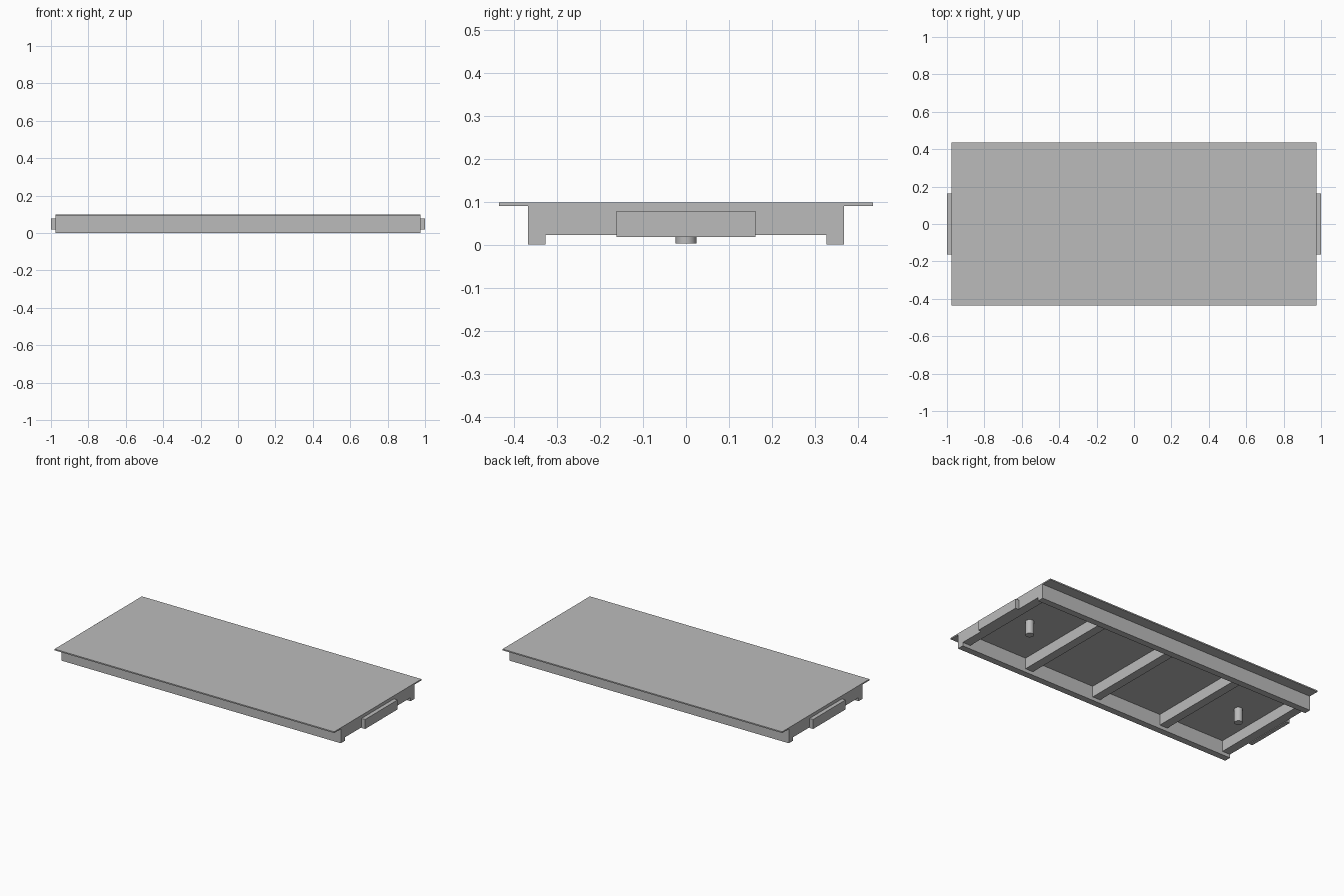
import bpy
import bmesh
from mathutils import Matrix, Vector

old = bpy.data.objects.get("Cube")
if old:
    bpy.data.objects.remove(old, do_unlink=True)

steel = bpy.data.materials.new("grey steel")
steel.use_nodes = True
GREY = (0.5, 0.5, 0.5, 1)
steel.diffuse_color = GREY
steel.node_tree.nodes["Principled BSDF"].inputs["Base Color"].default_value = GREY


def add_object(name, bm):
    mesh = bpy.data.meshes.new(name)
    bm.to_mesh(mesh)
    bm.free()
    mesh.materials.append(steel)
    obj = bpy.data.objects.new(name, mesh)
    bpy.context.collection.objects.link(obj)
    return obj


def box(name, low, high):
    low, high = Vector(low), Vector(high)
    bm = bmesh.new()
    bmesh.ops.create_cube(bm, size=1)
    bmesh.ops.scale(bm, vec=high - low, verts=bm.verts)
    bmesh.ops.translate(bm, vec=(low + high) / 2, verts=bm.verts)
    return add_object(name, bm)


def pin(name, x, radius, bottom, top):
    bm = bmesh.new()
    bmesh.ops.create_cone(bm, cap_ends=True, segments=32, radius1=radius,
                          radius2=radius, depth=top - bottom,
                          matrix=Matrix.Translation((x, 0, (bottom + top) / 2)))
    obj = add_object(name, bm)
    bpy.context.view_layer.objects.active = obj
    obj.select_set(True)
    bpy.ops.object.shade_smooth_by_angle()
    obj.select_set(False)


END = 0.975          # half length of the deck
INNER = 0.327        # inner face of the side beams
OUTER = 0.368        # outer face of the side beams
UNDER = 0.09         # underside of the deck
RAISED = 0.022       # underside of the cross beams

# Deck plate
box("deck_plate", (-END, -0.435, UNDER), (END, 0.435, 0.098))

# Long side beams
box("front_side_beam", (-END, -OUTER, 0), (END, -INNER, UNDER))
box("back_side_beam", (-END, INNER, 0), (END, OUTER, UNDER))

# Cross beams under the deck
for name, x in (("right", -0.49), ("middle", 0), ("left", 0.49)):
    box(name + "_cross_beam", (x - 0.027, -INNER, RAISED), (x + 0.027, INNER, UNDER))

# End beams, buffer blocks and pivot pins
for name, s in (("right", -1), ("left", 1)):
    xs = sorted((s * 0.92, s * END))
    box(name + "_end_beam", (xs[0], -INNER, RAISED), (xs[1], INNER, UNDER))
    xs = sorted((s * END, s))
    box(name + "_buffer_block", (xs[0], -0.162, 0.018), (xs[1], 0.162, 0.078))
    pin(name + "_pivot_pin", s * 0.762, 0.024, 0.003, UNDER)
